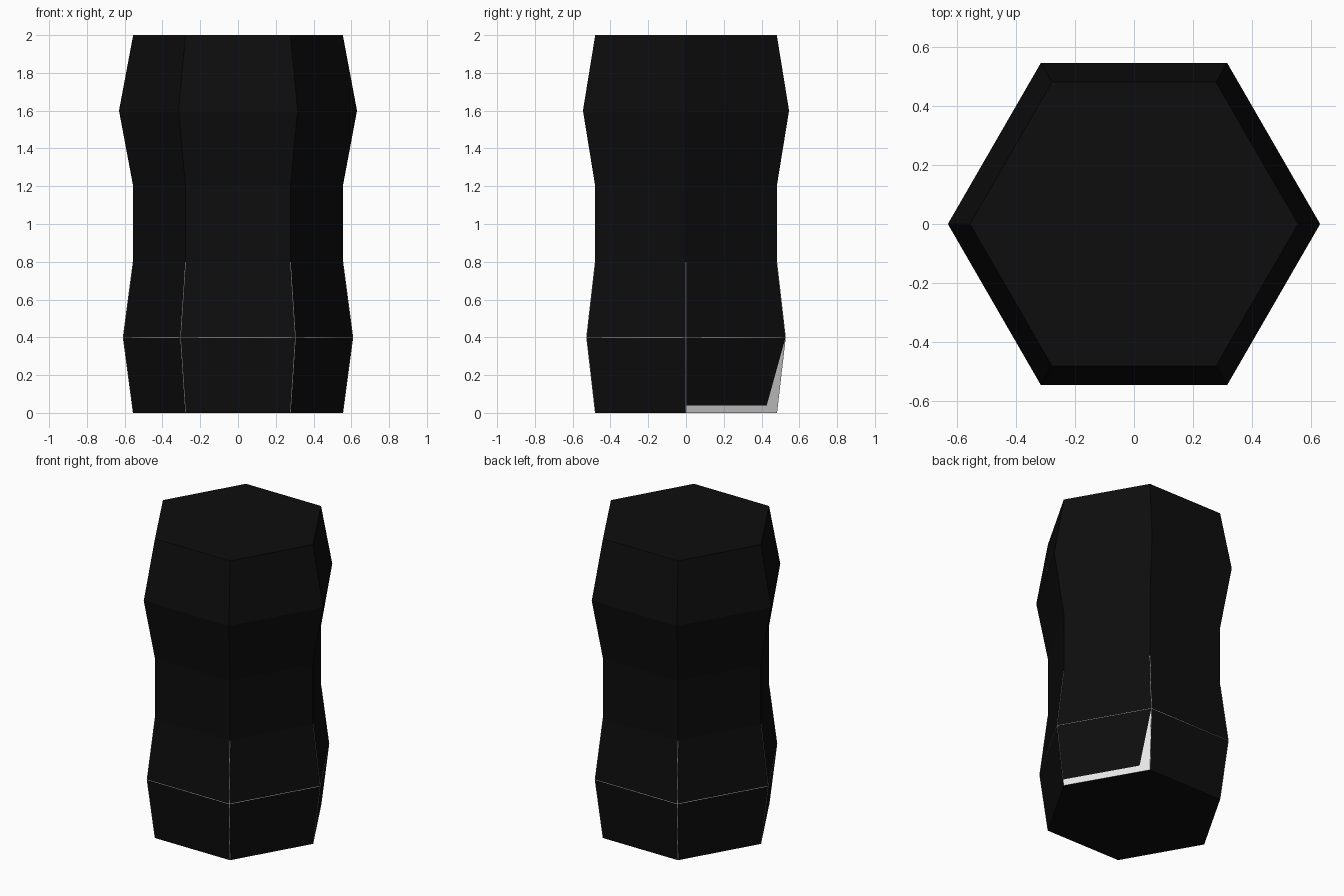
import bpy, bmesh, math
from mathutils import Vector

if "Cube" in bpy.data.objects:
    bpy.data.objects.remove(bpy.data.objects["Cube"])


def material(name, v):
    m = bpy.data.materials.new(name)
    m.diffuse_color = (v, v, v, 1)
    m.use_nodes = True
    m.node_tree.nodes["Principled BSDF"].inputs["Base Color"].default_value = m.diffuse_color
    return m


black = material("black", 0.004)
pale = material("pale_grey", 0.8)

# (height, corner radius) up the body
PROFILE = [(0, .555), (.4, .608), (.8, .555), (1.2, .555), (1.6, .63), (2, .555)]


def corner(i, level, grow=0.0):
    z, r = PROFILE[level]
    a = math.radians(60 * i)
    return Vector(((r + grow) * math.cos(a), (r + grow) * math.sin(a), z))


def add_object(name, bm, mat):
    me = bpy.data.meshes.new(name)
    bm.to_mesh(me)
    bm.free()
    me.materials.append(mat)
    ob = bpy.data.objects.new(name, me)
    bpy.context.collection.objects.link(ob)
    return ob


# Six-sided body
bm = bmesh.new()
rings = [[bm.verts.new(corner(i, k)) for i in range(6)] for k in range(len(PROFILE))]
for low, high in zip(rings, rings[1:]):
    for i in range(6):
        j = (i + 1) % 6
        bm.faces.new((low[i], low[j], high[j], high[i]))
bm.faces.new(rings[0][::-1])
bm.faces.new(rings[-1])
add_object("hexagonal_body", bm, black)

# Pale L-shaped patch on the lower back right face
a0, b0, a1, b1 = (corner(i, k) for k in (0, 1) for i in (0, 1))


def on_face(u, v):
    return a0.lerp(b0, u).lerp(a1.lerp(b1, u), v)


normal = (b0 - a0).cross(a1 - a0).normalized()
bm = bmesh.new()
patch = [(0, 0), (1, 0), (1, 1), (.88, .1), (0, .1)]
bm.faces.new([bm.verts.new(on_face(u, v) + normal * .001) for u, v in patch])
add_object("pale_patch", bm, pale)

# Hairline pale seams along the edges of the lower half
cu = bpy.data.curves.new("edge_seams", 'CURVE')
cu.dimensions = '3D'
cu.bevel_depth = .002
cu.bevel_resolution = 0


def seam(points, closed=False):
    s = cu.splines.new('POLY')
    s.points.add(len(points) - 1)
    for p, co in zip(s.points, points):
        p.co = (*co, 1)
    s.use_cyclic_u = closed


seam([corner(i, 1) for i in range(6)], True)
for i in range(6):
    seam([corner(i, k) + Vector((0, 0, .003 if k == 0 else 0)) for k in range(3)])
cu.materials.append(pale)
bpy.context.collection.objects.link(bpy.data.objects.new("edge_seams", cu))
